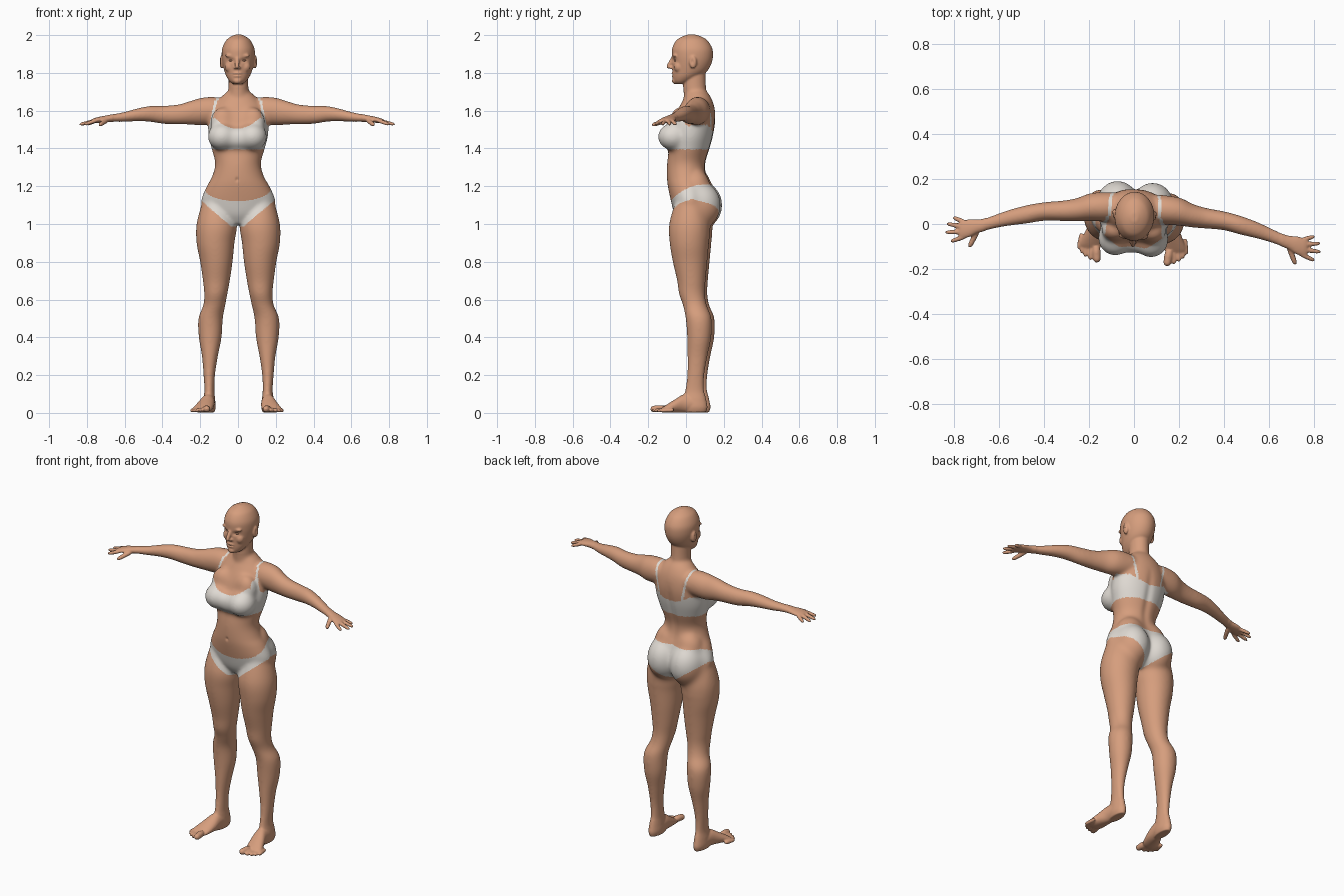
import bpy, bmesh, math
from mathutils import Vector, Matrix

if "Cube" in bpy.data.objects:
    bpy.data.objects.remove(bpy.data.objects["Cube"], do_unlink=True)

X, Y, Z = Vector((1, 0, 0)), Vector((0, 1, 0)), Vector((0, 0, 1))
TURN = Matrix.Rotation(math.radians(-3), 4, 'Z')


def material(name, rgb):
    mat = bpy.data.materials.new(name)
    mat.use_nodes = True
    mat.diffuse_color = (*rgb, 1)
    node = next(n for n in mat.node_tree.nodes if n.type == 'BSDF_PRINCIPLED')
    node.inputs["Base Color"].default_value = (*rgb, 1)
    node.inputs["Roughness"].default_value = 0.6
    return mat


skin = material("skin", (0.67, 0.34, 0.205))
fabric = material("off_white_fabric", (0.74, 0.70, 0.65))


def spline(rows, steps):
    """Catmull-Rom interpolation through rows of (x, y, z, a, b)."""
    out = []
    for i in range(len(rows) - 1):
        p0, p1 = rows[max(i - 1, 0)], rows[i]
        p2, p3 = rows[i + 1], rows[min(i + 2, len(rows) - 1)]
        for s in range(steps):
            t = s / steps
            out.append([0.5 * (2 * b + (c - a) * t + (2 * a - 5 * b + 4 * c - d) * t * t
                               + (3 * b - a - 3 * c + d) * t ** 3)
                        for a, b, c, d in zip(p0, p1, p2, p3)])
    return out + [rows[-1]]


def loft(bm, rows, u, v, n=32, steps=5):
    rings = []
    for x, y, z, a, b in spline(rows, steps):
        angles = [2 * math.pi * k / n for k in range(n)]
        rings.append([bm.verts.new(Vector((x, y, z)) + u * a * math.cos(t) + v * b * math.sin(t))
                      for t in angles])
    for r, s in zip(rings, rings[1:]):
        for k in range(n):
            bm.faces.new((r[k], r[(k + 1) % n], s[(k + 1) % n], s[k]))
    bm.faces.new(rings[0][::-1])
    bm.faces.new(rings[-1])


def digit(bm, p0, p1, r):
    """Rounded finger, toe or nose ridge from p0 to the tip p1."""
    p0, p1 = Vector(p0), Vector(p1)
    d = (p1 - p0).normalized()
    u = d.orthogonal().normalized()
    shape = ((0, .8), (.3, 1), (.6, .95), (.82, .88), (.95, .55), (1, .2))
    loft(bm, [(*p0.lerp(p1, t), r * s, r * s) for t, s in shape], u, d.cross(u), 16, 3)


def ball(bm, centre, size):
    bmesh.ops.create_uvsphere(bm, u_segments=32, v_segments=20, radius=1,
                              matrix=Matrix.Translation(centre) @ Matrix.Diagonal((*size, 1)))


bm = bmesh.new()

# Arm with palm
loft(bm, [(.06, .075, 1.60, .06, .06), (.13, .07, 1.60, .065, .073), (.20, .065, 1.595, .062, .073),
          (.26, .05, 1.588, .052, .062), (.32, .042, 1.58, .046, .053), (.40, .035, 1.578, .042, .048),
          (.47, .02, 1.583, .042, .042), (.54, .003, 1.577, .038, .034), (.60, -.015, 1.567, .033, .027),
          (.67, -.04, 1.56, .029, .02), (.70, -.048, 1.556, .032, .018), (.73, -.057, 1.552, .04, .016),
          (.76, -.064, 1.547, .04, .013), (.775, -.067, 1.544, .034, .009)], Y, Z)

# Fingers and thumb
for base, tip in (((.745, -.034), (.806, -.012)), ((.75, -.053), (.834, -.042)),
                  ((.75, -.074), (.838, -.081)), ((.745, -.094), (.811, -.121))):
    digit(bm, (*base, 1.548), (*tip, 1.526), .0105)
digit(bm, (.69, -.058, 1.55), (.728, -.144, 1.523), .0125)

# Leg: height, outer x, inner x, front y, back y
leg = ((1.12, .19, .04, -.05, .11), (1.0, .221, .008, -.083, .135), (.9, .221, .02, -.08, .128),
       (.8, .202, .03, -.064, .119), (.7, .188, .045, -.041, .11), (.63, .181, .058, -.031, .107),
       (.57, .187, .07, -.01, .117), (.5, .214, .084, .006, .143), (.4, .212, .091, .014, .142),
       (.3, .195, .11, .015, .122), (.2, .186, .125, .014, .106), (.12, .181, .128, .003, .105),
       (.07, .187, .124, -.01, .115), (.03, .19, .121, -.02, .122), (.003, .182, .128, -.01, .114))
loft(bm, [((o + i) / 2, (f + b) / 2, z, (o - i) / 2, (b - f) / 2) for z, o, i, f, b in leg], X, Y)

# Foot and toes
loft(bm, [(.155, .06, .047, .033, .045), (.16, .0, .05, .037, .049), (.172, -.05, .036, .046, .035),
          (.187, -.1, .02, .05, .019), (.19, -.12, .014, .04, .01)], X, Z)
for bx, tx, ty, r in ((.163, .155, -.18, .019), (.184, .187, -.17, .012), (.203, .209, -.158, .0115),
                      (.218, .226, -.143, .011), (.23, .241, -.124, .0105)):
    digit(bm, (bx, ty + .07, r + .004), (tx, ty, r + .001), r)

# Bust, buttocks, ears and paired face forms
for centre, size in (((.08, -.065, 1.462), (.079, .082, .073)), ((.08, -.032, 1.54), (.066, .05, .08)),
                     ((.078, .072, 1.1), (.1, .118, .128)), ((.068, .06, 1.19), (.085, .073, .1)),
                     ((.087, .042, 1.858), (.014, .02, .035)), ((.032, -.055, 1.891), (.034, .014, .010)),
                     ((.042, -.036, 1.832), (.026, .026, .03)), ((.011, -.078, 1.827), (.008, .010, .007))):
    ball(bm, centre, size)

# Mirror everything paired to the other side
twin = bmesh.ops.duplicate(bm, geom=bm.verts[:] + bm.edges[:] + bm.faces[:])["geom"]
for v in (g for g in twin if isinstance(g, bmesh.types.BMVert)):
    v.co.x *= -1

# Torso: height, half width, front y, back y
torso = ((1.0, .10, -.03, .09), (1.05, .17, -.06, .13), (1.12, .197, -.079, .14), (1.2, .166, -.096, .125),
         (1.25, .138, -.101, .108), (1.32, .121, -.1, .104), (1.4, .141, -.09, .127),
         (1.47, .158, -.086, .145), (1.55, .158, -.068, .156), (1.62, .135, -.036, .15),
         (1.67, .095, -.01, .132), (1.71, .05, .0, .105))
loft(bm, [(0, (f + b) / 2, z, w, (b - f) / 2) for z, w, f, b in torso], X, Y, 48)
ball(bm, (0, -.068, 1.452), (.1, .062, .062))

# Neck
loft(bm, [(0, .06, 1.6, .08, .065), (0, .05, 1.68, .058, .062), (0, .045, 1.73, .052, .06),
          (0, .045, 1.82, .052, .058)], X, Y)

# Head: height, half width, front y, back y
head = ((2.003, .015, .01, .05), (1.99, .043, -.025, .086), (1.97, .066, -.053, .115),
        (1.93, .085, -.073, .139), (1.89, .088, -.075, .143), (1.85, .083, -.073, .135),
        (1.81, .073, -.071, .113), (1.78, .061, -.07, .075), (1.755, .043, -.066, .03), (1.742, .026, -.055, .0))
loft(bm, [(0, (f + b) / 2, z, w, (b - f) / 2) for z, w, f, b in head], X, Y, 48)

# Nose, lips and chin
digit(bm, (0, -.064, 1.885), (0, -.1, 1.824), .0115)
ball(bm, (0, -.086, 1.831), (.011, .014, .009))
ball(bm, (0, -.066, 1.797), (.024, .012, .007))
ball(bm, (0, -.065, 1.784), (.021, .012, .007))
ball(bm, (0, -.054, 1.758), (.024, .021, .018))
bmesh.ops.recalc_face_normals(bm, faces=bm.faces[:])

# Fuse all forms into one continuous skin
rough = bpy.data.meshes.new("body_forms")
bm.to_mesh(rough)
bm.free()
body = bpy.data.objects.new("body", rough)
bpy.context.scene.collection.objects.link(body)
fuse = body.modifiers.new("fuse", 'REMESH')
fuse.mode, fuse.voxel_size = 'VOXEL', .005
bpy.context.view_layer.update()
mesh = bpy.data.meshes.new_from_object(body.evaluated_get(bpy.context.evaluated_depsgraph_get()))
body.modifiers.clear()
body.data = mesh
bpy.data.meshes.remove(rough)
mesh.name = "body"
mesh.materials.clear()
mesh.materials.append(skin)
mesh.materials.append(fabric)

# Relax the skin: most on bust and buttocks, least on face, hands and feet
bm = bmesh.new()
bm.from_mesh(mesh)
trunk = [v for v in bm.verts if .1 < v.co.z < 1.72 and abs(v.co.x) < .66]
soft = [v for v in trunk if abs(v.co.x) < .2 and (v.co.y < -.02 and 1.36 < v.co.z < 1.66
                                                  or v.co.y > .05 and .94 < v.co.z < 1.32)]
for verts, rounds in ((soft, 50), (trunk, 22), (bm.verts[:], 2)):
    for _ in range(rounds):
        bmesh.ops.smooth_vert(bm, verts=verts, factor=.5, use_axis_x=True, use_axis_y=True, use_axis_z=True)

# Press in the eye sockets, mouth line, ears, navel and spine
for v in bm.verts:
    x, y, z = abs(v.co.x), v.co.y, v.co.z
    if y < 0 and z > 1.74:
        v.co.y += .009 * math.exp(-((x - .033) / .017) ** 2 - ((z - 1.866) / .011) ** 2)
        v.co.y += .004 * math.exp(-(x / .02) ** 4 - ((z - 1.7905) / .004) ** 2)
    elif x > .085 and z > 1.8:
        v.co.x -= math.copysign(.007, v.co.x) * math.exp(-((y - .038) / .008) ** 2 - ((z - 1.86) / .016) ** 2)
    elif y < 0 and 1.1 < z < 1.4:
        v.co.y += .006 * math.exp(-(x / .008) ** 2 - ((z - 1.235) / .01) ** 2)
    elif y > .05 and 1.2 < z < 1.6:
        v.co.y -= .008 * math.exp(-(x / .022) ** 2) * math.sin((z - 1.2) / .4 * math.pi)


def is_fabric(c):
    x, y, z = abs(c.x), c.y, c.z
    # Briefs: sloping waistband and angled leg openings
    if z < 1.3:
        low = .985 + .85 * max(0, x - .03) if y < .03 else .99 + .74 * x
        return low < z < 1.18 + .55 * y - 2.5 * y * y and x < .25
    # Bra: scooped neckline, lower band and two straps
    if z < 1.395 or z > 1.7 or x > .18:
        return False
    if y < .03:
        top = min(1.505 + 4 * x * x, 1.555 - 1.3 * (x - .13))
        strap = .115 + (1.67 - z) * .2
    else:
        top = min(1.485 + 3 * x * x, 1.525)
        strap = .112 - (1.67 - z) * .2
    return z < top or abs(x - strap) < .007


for f in bm.faces:
    f.material_index = int(is_fabric(f.calc_center_median()))
    f.smooth = True
bm.transform(TURN)
bm.to_mesh(mesh)
bm.free()

# Eyes
for name, side in (("left_eye", 1), ("right_eye", -1)):
    bm = bmesh.new()
    ball(bm, (side * .032, -.049, 1.866), (.014, .012, .007))
    bm.transform(TURN)
    for f in bm.faces:
        f.smooth = True
    eye = bpy.data.meshes.new(name)
    bm.to_mesh(eye)
    bm.free()
    eye.materials.append(skin)
    bpy.context.scene.collection.objects.link(bpy.data.objects.new(name, eye))
